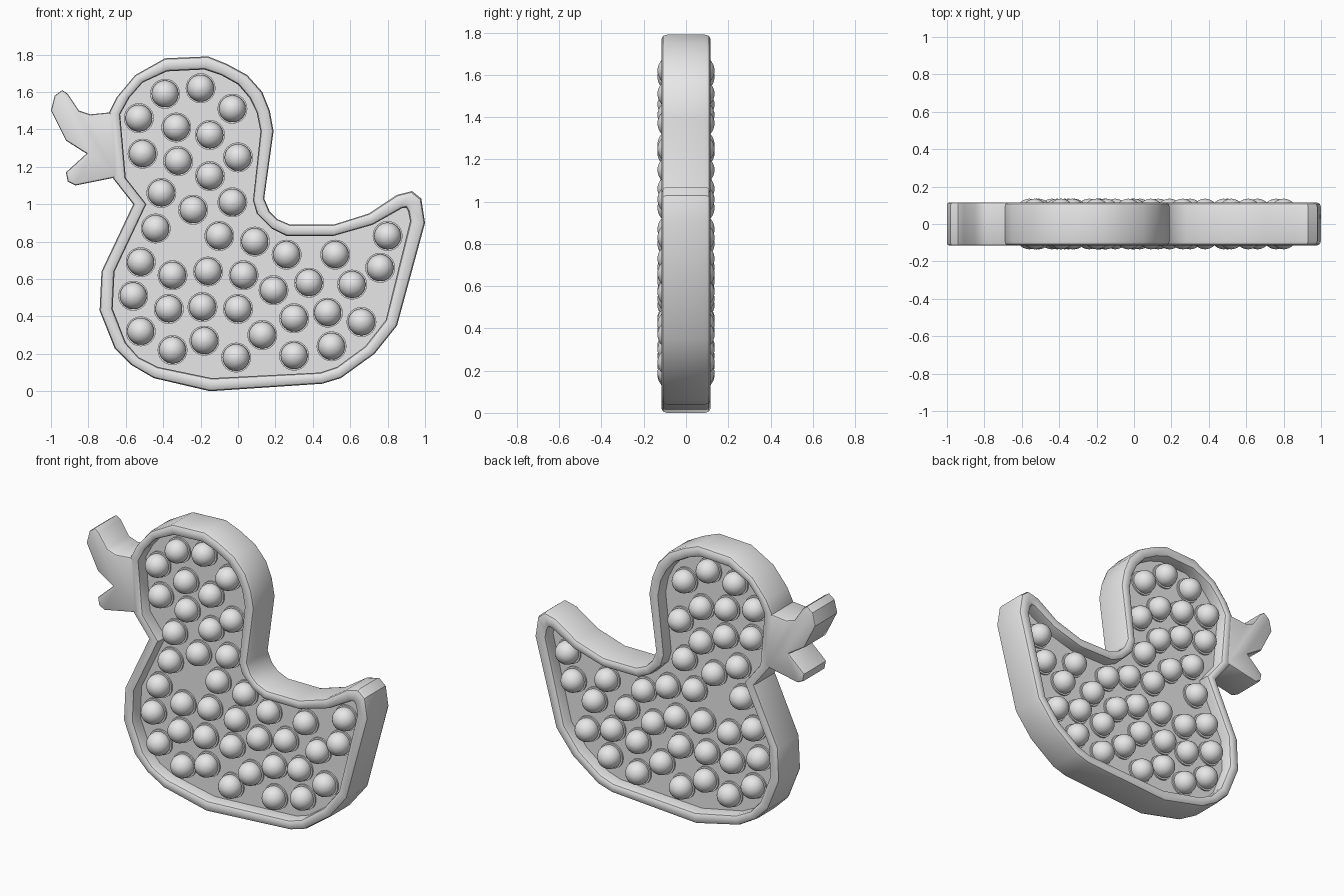
import bpy
import bmesh
from math import sin, cos, pi, radians

if "Cube" in bpy.data.objects:
    bpy.data.objects.remove(bpy.data.objects["Cube"])

HALF = 0.116      # half thickness of the rim
PANEL = 0.035     # half thickness of the sunken panel
DOME = 0.072      # bubble radius

material = bpy.data.materials.new("light grey silicone")
material.use_nodes = True
material.diffuse_color = (0.8, 0.8, 0.8, 1)
material.node_tree.nodes["Principled BSDF"].inputs["Base Color"].default_value = (0.8, 0.8, 0.8, 1)


def loft(bm, rings, cap_start=False, cap_end=True):
    """Skin closed rings of points, optionally closing either end."""
    loops = [[bm.verts.new(point) for point in ring] for ring in rings]
    for first, second in zip(loops, loops[1:]):
        count = len(first)
        for i in range(count):
            j = (i + 1) % count
            bm.faces.new((first[i], first[j], second[j], second[i]))
    if cap_start:
        bm.faces.new(loops[0])
    if cap_end:
        bm.faces.new(loops[-1])


def finish(name, bm):
    """Turn the bmesh into a smooth shaded object with sharp edges kept."""
    bmesh.ops.recalc_face_normals(bm, faces=bm.faces)
    mesh = bpy.data.meshes.new(name)
    bm.to_mesh(mesh)
    bm.free()
    mesh.materials.append(material)
    obj = bpy.data.objects.new(name, mesh)
    bpy.context.collection.objects.link(obj)
    bpy.ops.object.select_all(action="DESELECT")
    obj.select_set(True)
    bpy.context.view_layer.objects.active = obj
    bpy.ops.object.shade_smooth_by_angle(angle=radians(35))
    return obj


# Body outline: outer x, z and the matching inner x, z of the rim
outline = [
    (-.39, 1.78, -.38, 1.71), (-.16, 1.79, -.18, 1.72), (-.06, 1.75, -.09, 1.69),
    (.05, 1.69, 0, 1.64), (.13, 1.6, .06, 1.57), (.17, 1.5, .1, 1.49),
    (.19, 1.39, .12, 1.39), (.14, 1.03, .08, 1.02), (.17, .96, .1, .95),
    (.21, .92, .18, .87), (.28, .89, .26, .83), (.51, .89, .51, .83),
    (.7, .95, .72, .89), (.85, 1.05, .88, .98), (.93, 1.07, .9, .98),
    (.98, 1.03, .91, .96), (1, .9, .92, .91), (.85, .35, .79, .38),
    (.73, .2, .68, .24), (.55, .07, .53, .13), (.45, .04, .44, .1),
    (-.15, 0, -.14, .07), (-.45, .07, -.43, .13), (-.57, .14, -.53, .18),
    (-.66, .23, -.6, .26), (-.74, .43, -.67, .44), (-.73, .64, -.66, .64),
    (-.56, 1, -.49, 1), (-.67, 1.14, -.6, 1.14), (-.69, 1.49, -.63, 1.48),
    (-.65, 1.57, -.58, 1.57), (-.55, 1.69, -.51, 1.65),
]

# Rim section: position across the rim and height above the middle plane
section = [(0, .09), (.08, .108), (.3, HALF), (.7, HALF), (.92, .108), (1, .09), (1, PANEL)]


def body_ring(across, y):
    return [(ox + (ix - ox) * across, y, oz + (iz - oz) * across)
            for ox, oz, ix, iz in outline]


# Body with rounded rim and a sunken panel on each side
bm = bmesh.new()
rings = [body_ring(t, -y) for t, y in reversed(section)]
rings += [body_ring(t, y) for t, y in section]
loft(bm, rings, cap_start=True)
finish("body", bm)

# Open beak, rooted inside the rim
beak_outline = [
    (-.65, 1.47), (-.69, 1.49), (-.79, 1.48), (-.85, 1.5), (-.91, 1.59), (-.94, 1.61),
    (-.98, 1.58), (-1, 1.5), (-.92, 1.34), (-.81, 1.27), (-.92, 1.17),
    (-.91, 1.12), (-.87, 1.1), (-.67, 1.14), (-.64, 1.15),
]
bm = bmesh.new()
depth = HALF - 0.001
loft(bm, [[(x, y, z) for x, z in beak_outline] for y in (-depth, depth)], cap_start=True)
bmesh.ops.recalc_face_normals(bm, faces=bm.faces)
edges = [e for e in bm.edges if e.verts[0].co.y * e.verts[1].co.y > 0]
bmesh.ops.bevel(bm, geom=edges, offset=0.012, segments=2, profile=0.5, affect="EDGES")
finish("beak", bm)

# Bubbles: a low collar and a dome, repeated on both sides
bubble_spots = [
    (-.39, 1.59), (-.2, 1.62), (-.03, 1.51), (-.53, 1.46), (-.33, 1.41), (-.15, 1.37),
    (-.51, 1.27), (-.32, 1.23), (0, 1.25), (-.15, 1.15), (-.41, 1.06), (-.24, .97),
    (-.03, 1.01), (-.44, .87), (-.1, .83), (.09, .8), (.26, .73), (.52, .73),
    (.8, .83), (-.52, .69), (-.35, .62), (-.16, .64), (.03, .62), (.19, .54),
    (.38, .58), (.61, .57), (.76, .66), (-.56, .51), (-.37, .44), (-.19, .45),
    (0, .44), (.3, .39), (.48, .42), (.66, .37), (-.52, .32), (-.35, .22),
    (-.18, .27), (.13, .3), (-.01, .18), (.3, .19), (.5, .24),
]
STEPS = 9
dome_base = 0.135 - DOME
bubble_section = [(.08, PANEL - .005), (.08, PANEL + .01), (.066, PANEL + .01)]
for i in range(STEPS):
    angle = -pi / 9 + (pi / 2 + pi / 9) * i / STEPS
    bubble_section.append((DOME * cos(angle), dome_base + DOME * sin(angle)))
bubble_section.append((DOME * .06, dome_base + DOME))


def circle(x, z, radius, y, count=24):
    return [(x + radius * cos(2 * pi * k / count), y, z + radius * sin(2 * pi * k / count))
            for k in range(count)]


for name, side in (("front_bubbles", -1), ("back_bubbles", 1)):
    bm = bmesh.new()
    for x, z in bubble_spots:
        loft(bm, [circle(x, z, r, side * y) for r, y in bubble_section], cap_start=True)
    finish(name, bm)
